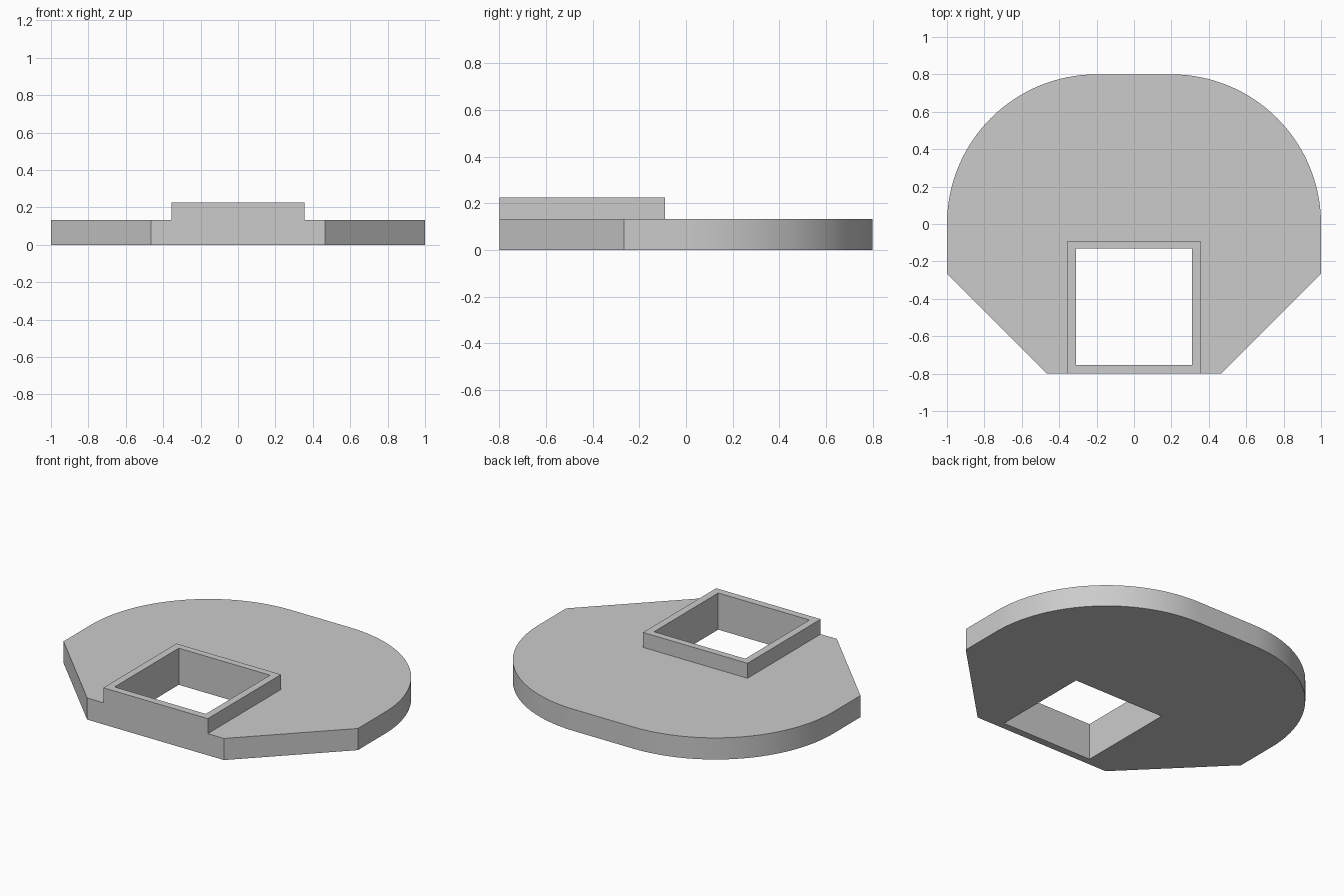
import bpy, bmesh
from math import sin, cos, pi, radians

cube = bpy.data.objects.get("Cube")
if cube:
    bpy.data.objects.remove(cube, do_unlink=True)

grey = bpy.data.materials.new("light grey")
grey.use_nodes = True
colour = (0.6, 0.6, 0.6, 1)
grey.diffuse_color = colour
grey.node_tree.nodes["Principled BSDF"].inputs["Base Color"].default_value = colour


def prism(name, outline, z0, z1):
    """Extrude a flat counter-clockwise outline from z0 to z1."""
    bm = bmesh.new()
    face = bm.faces.new([bm.verts.new((x, y, z0)) for x, y in outline])
    top = bmesh.ops.extrude_face_region(bm, geom=[face], use_keep_orig=True)["geom"]
    for v in top:
        if isinstance(v, bmesh.types.BMVert):
            v.co.z = z1
    bmesh.ops.recalc_face_normals(bm, faces=bm.faces)
    mesh = bpy.data.meshes.new(name)
    bm.to_mesh(mesh)
    bm.free()
    mesh.materials.append(grey)
    obj = bpy.data.objects.new(name, mesh)
    bpy.context.collection.objects.link(obj)
    return obj


def rectangle(x, y0, y1):
    return [(-x, y0), (x, y0), (x, y1), (-x, y1)]


# Plate: chamfered front corners, large rounded back corners
steps = 32
right = [(0.465, -0.8), (1, -0.265)]
right += [(0.2 + 0.8 * cos(a), 0.8 * sin(a))
          for a in (pi / 2 * i / steps for i in range(steps + 1))]
plate = prism("base_plate", right + [(-x, y) for x, y in reversed(right)], 0, 0.133)

# Raised square collar and the opening through both
collar = prism("collar_block", rectangle(0.355, -0.8, -0.09), 0.05, 0.225)
opening = prism("opening_cutter", rectangle(0.31, -0.755, -0.132), -0.1, 0.4)
for helper, operation in ((collar, "UNION"), (opening, "DIFFERENCE")):
    helper.hide_render = True
    mod = plate.modifiers.new(helper.name, "BOOLEAN")
    mod.operation = operation
    mod.solver = "EXACT"
    mod.object = helper

# Apply the cuts and remove the helpers
bpy.ops.object.select_all(action="DESELECT")
plate.select_set(True)
bpy.context.view_layer.objects.active = plate
bpy.ops.object.convert(target="MESH")
for helper in (collar, opening):
    bpy.data.objects.remove(helper, do_unlink=True)

# Merge coplanar faces, then shade the rounded edge smooth
bm = bmesh.new()
bm.from_mesh(plate.data)
bmesh.ops.remove_doubles(bm, verts=bm.verts, dist=0.0001)
bmesh.ops.dissolve_limit(bm, angle_limit=radians(0.5), verts=bm.verts, edges=bm.edges)
bm.to_mesh(plate.data)
bm.free()
bpy.ops.object.shade_smooth_by_angle(angle=radians(30))
